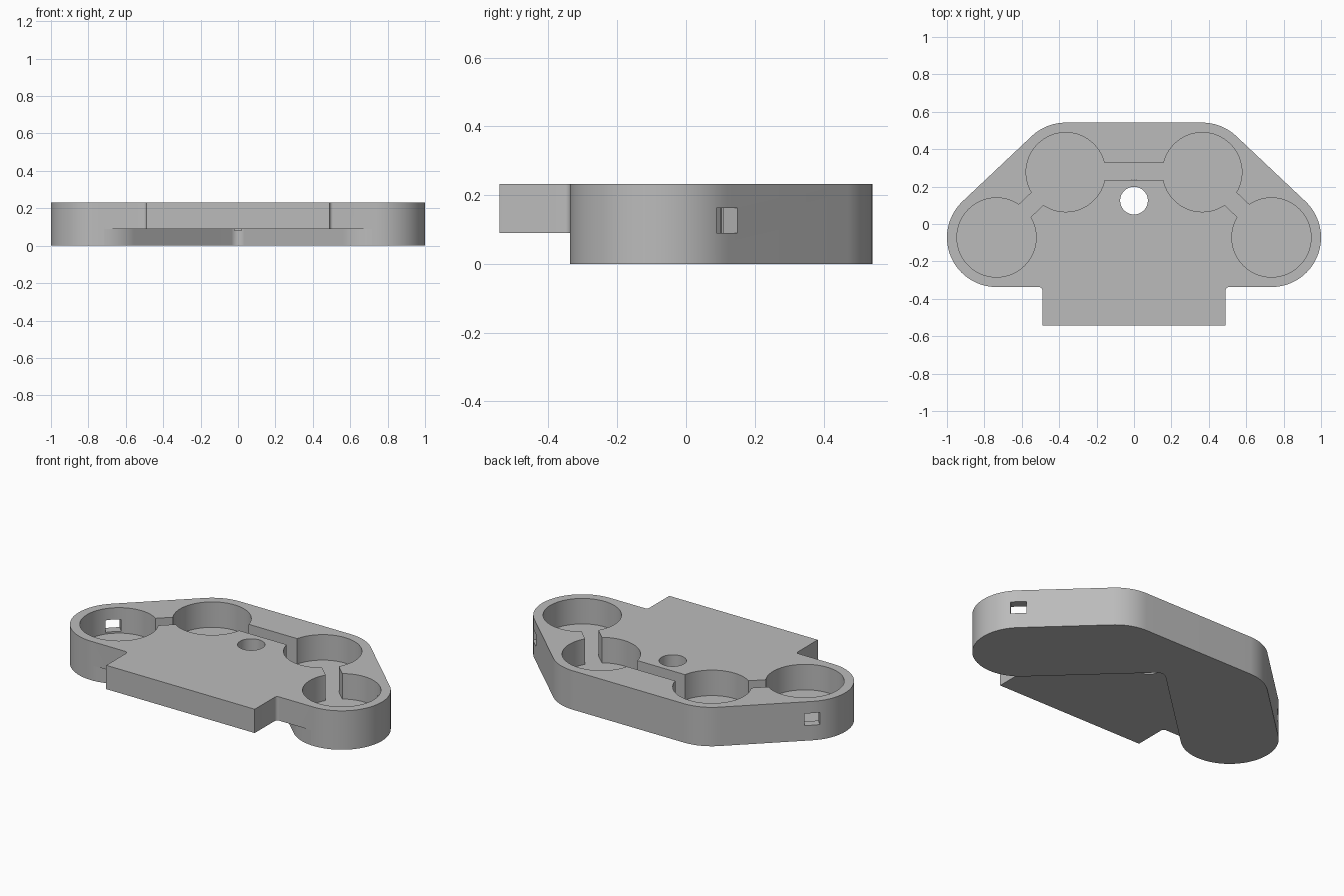
import bpy
import bmesh
from math import atan2, cos, sin, pi, hypot, radians
from mathutils import Vector

old = bpy.data.objects.get("Cube")
if old:
    bpy.data.objects.remove(old, do_unlink=True)

TOP, FLOOR, UNDER = 0.232, 0.08, 0.09
R, POCKET = 0.265, 0.212
OUTER = Vector((0.735, -0.072))
INNER = Vector((0.365, 0.277))
FRONT, TAB_X, TAB_Y = OUTER.y - R, 0.49, -0.542

grey = bpy.data.materials.new("plain grey")
grey.use_nodes = True
grey.diffuse_color = (0.5, 0.5, 0.5, 1)
grey.node_tree.nodes["Principled BSDF"].inputs["Base Color"].default_value = (0.5, 0.5, 0.5, 1)


def arc(c, r, a0, a1, n=24):
    return [(c[0] + r * cos(a0 + (a1 - a0) * i / n),
             c[1] + r * sin(a0 + (a1 - a0) * i / n)) for i in range(n + 1)]


def mirrored(half):
    """Close a right-hand half outline with its mirror image."""
    return half + [(-x, y) for x, y in reversed(half)]


def prism(name, outline, z0, z1):
    bm = bmesh.new()
    face = bm.faces.new([bm.verts.new((x, y, z0)) for x, y in outline])
    ext = bmesh.ops.extrude_face_region(bm, geom=[face])
    for v in ext["geom"]:
        if isinstance(v, bmesh.types.BMVert):
            v.co.z = z1
    bmesh.ops.recalc_face_normals(bm, faces=bm.faces)
    mesh = bpy.data.meshes.new(name)
    bm.to_mesh(mesh)
    bm.free()
    mesh.materials.append(grey)
    obj = bpy.data.objects.new(name, mesh)
    bpy.context.collection.objects.link(obj)
    return obj


def bar(name, a, b, width, z0, z1):
    """Straight box cutter running from point a to point b."""
    d = (b - a).normalized()
    side = Vector((-d.y, d.x)) * width / 2
    return prism(name, [a + side, a - side, b - side, b + side], z0, z1)


def cut(target, cutter):
    cutter.hide_render = True
    mod = target.modifiers.new("cut", "BOOLEAN")
    mod.operation, mod.solver, mod.object = "DIFFERENCE", "EXACT", cutter
    bpy.context.view_layer.objects.active = target
    bpy.ops.object.modifier_apply(modifier=mod.name)
    bpy.data.objects.remove(cutter, do_unlink=True)


# Body outline: front tab, small fillet, outer lobe, inner lobe
slope = INNER - OUTER
normal = Vector((slope.y, -slope.x)).normalized()
tilt = atan2(normal.y, normal.x)
fillet = 0.018
half = [(TAB_X, TAB_Y)]
half += arc((TAB_X + fillet, FRONT - fillet), fillet, pi, pi / 2, 6)
half += arc(OUTER, R, -pi / 2, tilt, 40)
half += arc(INNER, R, tilt, pi / 2, 16)
body = prism("holder_body", mirrored(half), 0, TOP)

# V-shaped recess beneath the front, with a rounded inner corner
tangent = OUTER - normal * R
apex = tangent.y - tangent.x * slope.y / slope.x
round_r = 0.05
centre = (0, apex - round_r / normal.y)
half = [(OUTER.x - 0.02, -0.8)]
half += arc(OUTER, R, radians(266), tilt + pi, 14)
half += arc(centre, round_r, tilt, pi / 2, 8)[:-1]
cut(body, prism("recess_cutter", mirrored(half), -0.1, UNDER))

# Round pockets, linking channels and side slots
for s in (-1, 1):
    outer = Vector((s * OUTER.x, OUTER.y))
    inner = Vector((s * INNER.x, INNER.y))
    out = Vector((s * normal.x, normal.y))
    for c in (outer, inner):
        cut(body, prism("pocket_cutter", arc(c, POCKET, 0, 2 * pi, 64)[:-1], FLOOR, 0.4))
    cut(body, bar("link_cutter", outer, inner, 0.092, FLOOR, 0.4))
    cut(body, bar("slot_cutter", outer + out * 0.1, outer + out * 0.4, 0.085, UNDER, 0.162))
mid = Vector((0.3, 0.282))
cut(body, bar("middle_cutter", Vector((-mid.x, mid.y)), mid, 0.095, FLOOR, 0.4))

# Through hole
cut(body, prism("hole_cutter", arc((0, 0.125), 0.074, 0, 2 * pi, 48)[:-1], -0.1, 0.4))

bpy.ops.object.select_all(action="DESELECT")
body.select_set(True)
bpy.context.view_layer.objects.active = body
bpy.ops.object.shade_smooth_by_angle(angle=radians(30))
